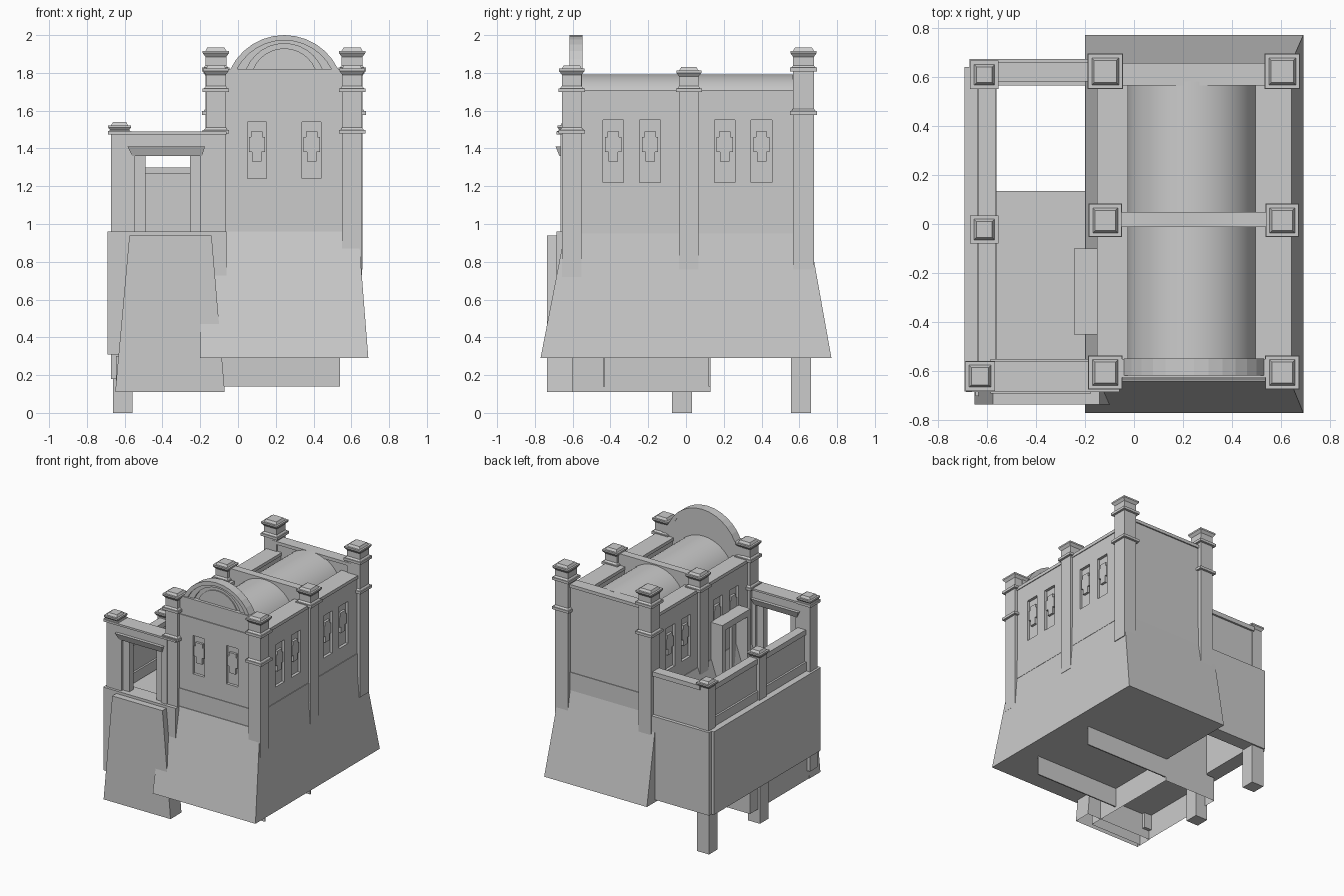
import bpy, bmesh, math
from mathutils import Matrix

if "Cube" in bpy.data.objects:
    bpy.data.objects.remove(bpy.data.objects["Cube"])


def make(name, verts, faces):
    me = bpy.data.meshes.new(name)
    me.from_pydata(verts, [], faces)
    bm = bmesh.new()
    bm.from_mesh(me)
    bmesh.ops.recalc_face_normals(bm, faces=bm.faces)
    bm.to_mesh(me)
    bm.free()
    ob = bpy.data.objects.new(name, me)
    bpy.context.collection.objects.link(ob)
    return ob


def frustum(name, low, z0, high, z1, bottom=True):
    """low/high are (x0, x1, y0, y1) rectangles."""
    v = []
    for (x0, x1, y0, y1), z in ((low, z0), (high, z1)):
        v += [(x0, y0, z), (x1, y0, z), (x1, y1, z), (x0, y1, z)]
    f = [(4, 5, 6, 7)] + [(i, (i + 1) % 4, 4 + (i + 1) % 4, 4 + i) for i in range(4)]
    if bottom:
        f.append((3, 2, 1, 0))
    return make(name, v, f)


def box(name, x0, x1, y0, y1, z0, z1, bottom=True):
    r = (x0, x1, y0, y1)
    return frustum(name, r, z0, r, z1, bottom)


def sq(x, y, w):
    return (x - w / 2, x + w / 2, y - w / 2, y + w / 2)


def post(name, x, y, w, z0, top, bands=()):
    """Square post with a flared cap and thin collar bands."""
    box(name, *sq(x, y, w), z0, top - 0.035)
    frustum(name + "_cap_flare", sq(x, y, w), top - 0.05, sq(x, y, w + 0.03), top - 0.03)
    box(name + "_cap_plate", *sq(x, y, w + 0.03), top - 0.03, top - 0.018)
    frustum(name + "_cap_top", sq(x, y, w), top - 0.018, sq(x, y, w - 0.02), top)
    for z in bands:
        box(name + "_collar", *sq(x, y, w + 0.035), z - 0.012, z + 0.008)
        frustum(name + "_collar_top", sq(x, y, w + 0.02), z + 0.008, sq(x, y, w), z + 0.02)


def extrude_y(name, outline, y0, y1):
    n = len(outline)
    v = [(x, y0, z) for x, z in outline] + [(x, y1, z) for x, z in outline]
    f = [tuple(range(n)), tuple(range(2 * n - 1, n - 1, -1))]
    f += [(i, (i + 1) % n, n + (i + 1) % n, n + i) for i in range(n)]
    return make(name, v, f)


# main building: flared base and upright walls
frustum("flared_base", (-0.20, 0.69, -0.77, 0.77), 0.29, (-0.20, 0.637, -0.64, 0.65), 0.96)
walls = box("main_walls", -0.145, 0.635, -0.63, 0.645, 0.95, 1.56)
frustum("left_wall_foot", (-0.20, -0.1, -0.6, 0.6), 0.95, (-0.15, -0.1, -0.6, 0.6), 1.10)
box("plinth_band", -0.15, 0.64, -0.635, 0.65, 0.95, 1.10)

# parapets around the roof
for name, x0, x1 in (("left", -0.145, -0.03), ("right", 0.50, 0.635)):
    box(name + "_parapet", x0, x1, -0.60, 0.62, 1.55, 1.69)
    box(name + "_parapet_cap", x0 - 0.006, x1 + 0.006, -0.58, 0.60, 1.685, 1.71)
box("front_parapet", -0.10, 0.59, -0.625, -0.55, 1.55, 1.82)
box("front_frieze_band", -0.10, 0.59, -0.632, -0.62, 1.55, 1.68)
box("back_parapet", -0.10, 0.59, 0.575, 0.645, 1.55, 1.77)
box("back_parapet_cap", -0.10, 0.59, 0.565, 0.655, 1.765, 1.79)
box("middle_roof_beam", -0.10, 0.59, -0.012, 0.048, 1.55, 1.80)

# barrel vault roof
CX = 0.235
arc = [(CX + 0.265 * math.cos(math.pi * i / 32), 1.53 + 0.262 * math.sin(math.pi * i / 32))
       for i in range(33)]
vault = extrude_y("barrel_vault", arc, -0.56, 0.58)
bpy.context.view_layer.objects.active = vault
vault.select_set(True)
bpy.ops.object.shade_smooth_by_angle(angle=math.radians(30))
vault.select_set(False)


# round front pediment with stepped arches
def segment(half, rise, n=12):
    r = (half * half + rise * rise) / (2 * rise)
    a = math.asin(half / r)
    return [(0.245 + r * math.sin(a - 2 * a * i / n), 1.82 + rise - r + r * math.cos(a - 2 * a * i / n))
            for i in range(n + 1)]


def arch_band(name, outer, inner, y0, y1):
    extrude_y(name, segment(*outer) + segment(*inner)[::-1], y0, y1)


extrude_y("pediment_back", segment(0.27, 0.165), -0.595, -0.55)
arch_band("pediment_outer_arch", (0.285, 0.18), (0.25, 0.152), -0.618, -0.548)
arch_band("pediment_middle_arch", (0.25, 0.152), (0.20, 0.135), -0.608, -0.56)
extrude_y("pediment_panel", segment(0.165, 0.11), -0.603, -0.56)

# tower posts
for side, x in (("left", -0.117), ("right", 0.604)):
    post(side + "_front_post", x, -0.605, 0.105, 0.72, 1.84, (1.71, 1.49))
    post(side + "_middle_post", x, 0.015, 0.102, 0.76, 1.83, (1.71,))
    post(side + "_back_post", x, 0.622, 0.11, 0.76, 1.935, (1.82, 1.59))


# window frieze: shallow cut recesses with stepped blocks inside
def recess(x0, x1, y0, y1, z0, z1):
    cut = box("window_cutter", x0, x1, y0, y1, z0, z1)
    cut.hide_render = True
    cut.hide_set(True)
    mod = walls.modifiers.new("window", "BOOLEAN")
    mod.object = cut
    mod.operation = "DIFFERENCE"
    mod.solver = "EXACT"


STEPS = ((0.055, 1.22, 1.32), (0.025, 1.33, 1.38), (0.043, 1.38, 1.46), (0.03, 1.46, 1.49))
D = 0.022
for c in (-0.385, -0.19, 0.205, 0.40):
    for side, x, s in (("right", 0.635, 1), ("left", -0.145, -1)):
        recess(*sorted((x - s * D, x + s * 0.05)), c - 0.055, c + 0.055, 1.22, 1.555)
        for h, z0, z1 in STEPS[1:]:
            box(side + "_window_block", *sorted((x - s * 0.03, x - s * 0.004)), c - h, c + h, z0, z1)
for c in (0.10, 0.39):
    recess(c - 0.05, c + 0.05, -0.68, -0.63 + D, 1.24, 1.54)
    for h, z0, z1 in STEPS[1:]:
        box("front_window_block", c - h, c + h, -0.626, -0.60, z0, z1)

# courtyard lower walls and tapered front panel
box("courtyard_left_wall", -0.69, -0.575, -0.68, 0.64, 0.31, 0.96)
box("courtyard_front_wall", -0.685, -0.06, -0.685, -0.555, 0.31, 0.96)
box("courtyard_back_wall", -0.67, -0.15, 0.565, 0.672, 0.31, 0.96)
frustum("tapered_front_panel", (-0.65, -0.07, -0.735, -0.60), 0.11,
        (-0.575, -0.14, -0.735, -0.60), 0.94, bottom=False)
box("courtyard_floor", -0.58, -0.14, -0.60, 0.135, 0.92, 0.945)
box("courtyard_core", -0.645, -0.19, -0.70, 0.13, 0.11, 0.30, bottom=False)
box("courtyard_core_back", -0.58, -0.19, 0.115, 0.13, 0.28, 0.93)

# thin ribs under the main building
for y in (0.12, -0.44):
    box("under_rib", -0.20, 0.54, y, y + 0.01, 0.14, 0.30)

# courtyard posts running down to legs
for name, y in (("middle", -0.022), ("back", 0.608)):
    post(name + "_courtyard_post", -0.61, y, 0.085, 0.30, 1.34)
    box(name + "_leg", *sq(-0.61, y, 0.105), 0.0, 0.36)
post("front_courtyard_post", -0.627, -0.62, 0.09, 0.18, 1.54, (1.485,))

# low parapets between courtyard posts, with raised frames
for y0, y1 in ((-0.58, -0.06), (0.02, 0.57)):
    box("side_parapet", -0.625, -0.575, y0, y1, 0.94, 1.25)
    box("side_parapet_rail", -0.635, -0.565, y0, y1, 1.24, 1.28)
    box("side_parapet_foot", -0.64, -0.56, y0, y1, 0.95, 1.03)
box("rear_parapet", -0.58, -0.15, 0.595, 0.645, 0.94, 1.27)
box("rear_parapet_rail", -0.58, -0.15, 0.58, 0.66, 1.265, 1.30)

# front gateway
box("gate_beam", -0.60, -0.15, -0.665, -0.575, 1.40, 1.475)
box("gate_beam_cap", -0.66, -0.06, -0.685, -0.56, 1.475, 1.49)
frustum("gate_lintel", (-0.56, -0.19, -0.67, -0.57), 1.36, (-0.585, -0.175, -0.69, -0.55), 1.41)
for x0, x1, j0, j1 in ((-0.585, -0.545, -0.55, -0.49), (-0.20, -0.15, -0.255, -0.195)):
    box("gate_pier", x0, x1, -0.665, -0.575, 0.94, 1.41)
    box("gate_jamb", j0, j1, -0.645, -0.595, 0.94, 1.37)

# doorway into the main building with an open door
for y0, y1, z0, z1 in ((-0.45, -0.41, 0.94, 1.36), (-0.14, -0.10, 0.94, 1.36), (-0.45, -0.10, 1.34, 1.39)):
    box("door_frame", -0.245, -0.14, y0, y1, z0, z1)
door = box("open_door", -0.009, 0.009, -0.095, 0.095, 0.945, 1.34)
door.matrix_world = Matrix.Translation((-0.195, -0.30, 0)) @ Matrix.Rotation(math.radians(27), 4, "Z")
